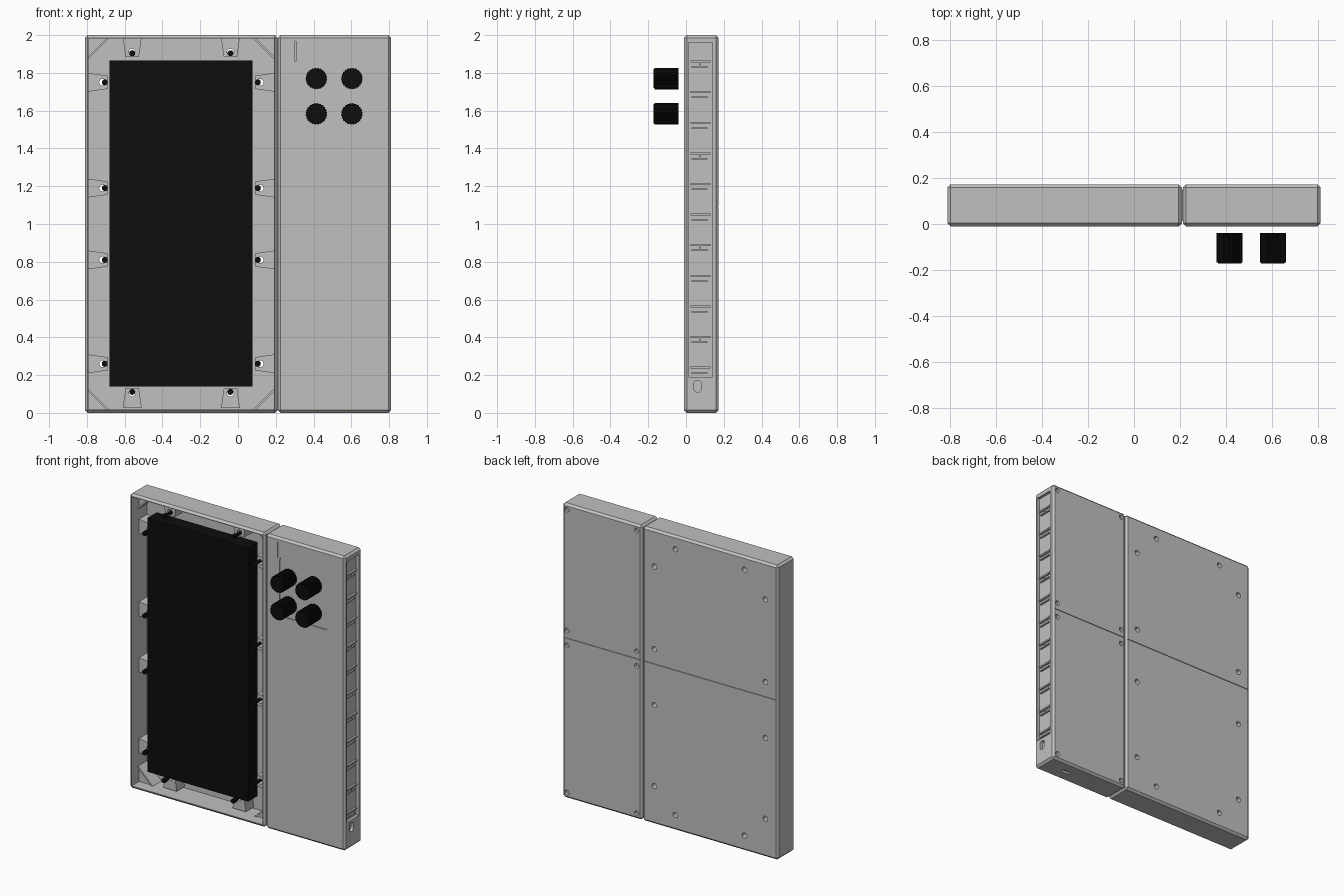
import bpy, bmesh, math
from mathutils import Matrix, Vector

if "Cube" in bpy.data.objects:
    bpy.data.objects.remove(bpy.data.objects["Cube"])


def material(name, rgb):
    m = bpy.data.materials.new(name)
    m.use_nodes = True
    m.diffuse_color = (*rgb, 1)
    m.node_tree.nodes["Principled BSDF"].inputs["Base Color"].default_value = (*rgb, 1)
    return m


GREY = material("casing grey", (0.53, 0.53, 0.52))
BLACK = material("matt black", (0.004, 0.004, 0.004))
FRONT, BACK = -0.01, 0.172


def make(name, bm, mat):
    bmesh.ops.recalc_face_normals(bm, faces=bm.faces)
    mesh = bpy.data.meshes.new(name)
    bm.to_mesh(mesh)
    bm.free()
    mesh.materials.append(mat)
    ob = bpy.data.objects.new(name, mesh)
    bpy.context.scene.collection.objects.link(ob)
    return ob


def add_box(bm, x, y, z):
    """Add a box spanning the given (low, high) ranges."""
    spans = (x, y, z)
    size = [b - a for a, b in spans]
    mid = Vector([(a + b) / 2 for a, b in spans])
    mat = Matrix.Translation(mid) @ Matrix.Diagonal((*size, 1))
    return bmesh.ops.create_cube(bm, size=1, matrix=mat)["verts"]


def add_prism(bm, outline, y0, y1):
    """Extrude an x-z outline along y."""
    face = bm.faces.new([bm.verts.new((x, y0, z)) for x, z in outline])
    ext = bmesh.ops.extrude_face_region(bm, geom=[face])["geom"]
    top = [v for v in ext if isinstance(v, bmesh.types.BMVert)]
    bmesh.ops.translate(bm, verts=top, vec=(0, y1 - y0, 0))


def add_rod(bm, x, z, r, y0, y1, sides=16):
    add_prism(bm, [(x + r * math.cos(i * math.tau / sides),
                    z + r * math.sin(i * math.tau / sides)) for i in range(sides)], y0, y1)


def apply_modifier(ob, mod):
    bpy.context.view_layer.objects.active = ob
    bpy.ops.object.modifier_apply(modifier=mod.name)


def cut(targets, bm):
    """Subtract the cutter geometry from each target, then discard it."""
    cutter = make("cutter", bm, GREY)
    cutter.hide_render = True
    for ob in targets:
        mod = ob.modifiers.new("cut", "BOOLEAN")
        mod.operation, mod.solver, mod.object = "DIFFERENCE", "EXACT", cutter
        apply_modifier(ob, mod)
    bpy.data.objects.remove(cutter)


def casing(name, x):
    bm = bmesh.new()
    add_box(bm, x, (FRONT, BACK), (0, 2))
    ob = make(name, bm, GREY)
    mod = ob.modifiers.new("chamfer", "BEVEL")
    mod.width, mod.segments = 0.014, 1
    apply_modifier(ob, mod)
    # seam between the upper and lower back panels
    bm = bmesh.new()
    add_box(bm, (x[0] + 0.012, x[1] - 0.012), (BACK - 0.005, BACK + 0.1), (1.087, 1.093))
    cut([ob], bm)
    return ob


tray = casing("display_tray", (-0.81, 0.208))
control_box = casing("control_box", (0.212, 0.81))

# open front of the tray
bm = bmesh.new()
add_box(bm, (-0.792, 0.19), (-0.1, 0.155), (0.018, 1.982))
cut([tray], bm)

# strip joining the two casings
bm = bmesh.new()
add_box(bm, (0.2, 0.22), (0.012, 0.15), (0.016, 1.984))
make("joining_strip", bm, GREY)

# mounts: position and outward direction
mounts = []
for z in (1.75, 1.19, 0.81, 0.26):
    mounts += [(-0.717, z, -1, 0), (0.117, z, 1, 0)]
for x in (-0.56, -0.04):
    mounts += [(x, 1.91, 0, 1), (x, 0.105, 0, -1)]

# tapered brackets, their screw holes and screws
brackets, holes, screws = bmesh.new(), bmesh.new(), bmesh.new()
for x, z, dx, dz in mounts:
    outline = [(x + dx * a - dz * b, z + dz * a + dx * b)
               for a, b in ((0.079, -0.05), (0.079, 0.05), (-0.025, 0.035), (-0.025, -0.035))]
    add_prism(brackets, outline, 0.07, 0.157)
    add_rod(holes, x, z, 0.018, 0.03, 0.3)
    sx, sz = x - dx * 0.012, z - dz * 0.006
    add_rod(screws, sx, sz, 0.016, 0.0, 0.03, 12)
    add_rod(screws, sx, sz, 0.01, 0.03, 0.13, 12)
mount_brackets = make("mount_brackets", brackets, GREY)
cut([tray, mount_brackets], holes)
make("mount_screws", screws, BLACK)

# diagonal ribs across the tray corners
bm = bmesh.new()
for x, sx in ((-0.795, 1), (0.193, -1)):
    for z, sz in ((0.015, 1), (1.985, -1)):
        add_prism(bm, [(x + sx * a, z + sz * b) for a, b in
                       ((0.1, 0), (0.115, 0), (0, 0.115), (0, 0.1))], 0.06, 0.157)
        add_prism(bm, [(x, z), (x + sx * 0.1, z), (x, z + sz * 0.1)], 0.07, 0.157)
make("corner_gussets", bm, GREY)

# display block
bm = bmesh.new()
add_box(bm, (-0.68, 0.077), (0.0, 0.1), (0.14, 1.865))
make("display_screen", bm, BLACK)

# control box: back screw holes
bm = bmesh.new()
for x in (0.25, 0.775):
    for z in (0.04, 1.04, 1.14, 1.96):
        add_rod(bm, x, z, 0.016, BACK - 0.02, BACK + 0.1)
cut([control_box], bm)

# shallow rounded panel behind the knobs
bm = bmesh.new()
outline = []
for i, (cx, cz) in enumerate(((0.66, 1.85), (0.35, 1.85), (0.35, 1.5), (0.66, 1.5))):
    for k in range(5):
        a = (i + k / 4) * math.pi / 2
        outline.append((cx + 0.03 * math.cos(a), cz + 0.03 * math.sin(a)))
add_prism(bm, outline, -0.1, FRONT + 0.006)
cut([control_box], bm)

# side recess, front slit, side and underside slots
bm = bmesh.new()
add_box(bm, (0.79, 0.9), (0.014, 0.14), (0.19, 1.96))
add_box(bm, (0.302, 0.307), (-0.1, 0.01), (1.86, 1.97))
slot = add_box(bm, (0.79, 0.9), (0.042, 0.082), (0.11, 0.172))
edges = [e for e in bm.edges if all(v in slot for v in e.verts)
         and abs(e.verts[0].co.x - e.verts[1].co.x) > 0.05]
bmesh.ops.bevel(bm, geom=edges, offset=0.018, segments=3, profile=0.5, affect="EDGES")
add_box(bm, (0.6, 0.66), (0.07, 0.095), (-0.1, 0.015))
cut([control_box], bm)

# clips spaced along the side recess
bm = bmesh.new()
for i in range(11):
    z = 1.86 - i * 0.162
    add_box(bm, (0.785, 0.804), (0.025, 0.13), (z - 0.005, z + 0.005))
    add_box(bm, (0.785, 0.8), (0.03, 0.115), (z - 0.032, z - 0.024))
    if i % 3 == 0:
        add_box(bm, (0.785, 0.802), (0.07, 0.078), (z - 0.024, z - 0.005))
make("side_clips", bm, GREY)

# fluted knobs
for row, z in (("upper", 1.77), ("lower", 1.583)):
    for side, x in (("right", 0.415), ("left", 0.603)):
        bm = bmesh.new()
        ring = [(x + r * math.cos(a), z + r * math.sin(a))
                for i in range(72)
                for a, r in ((i * math.tau / 72, 0.057 if i % 3 else 0.053),)]
        add_prism(bm, ring, -0.166, -0.04)
        add_rod(bm, x, z, 0.051, -0.172, -0.166, 36)
        make(f"{row}_{side}_knob", bm, BLACK)
